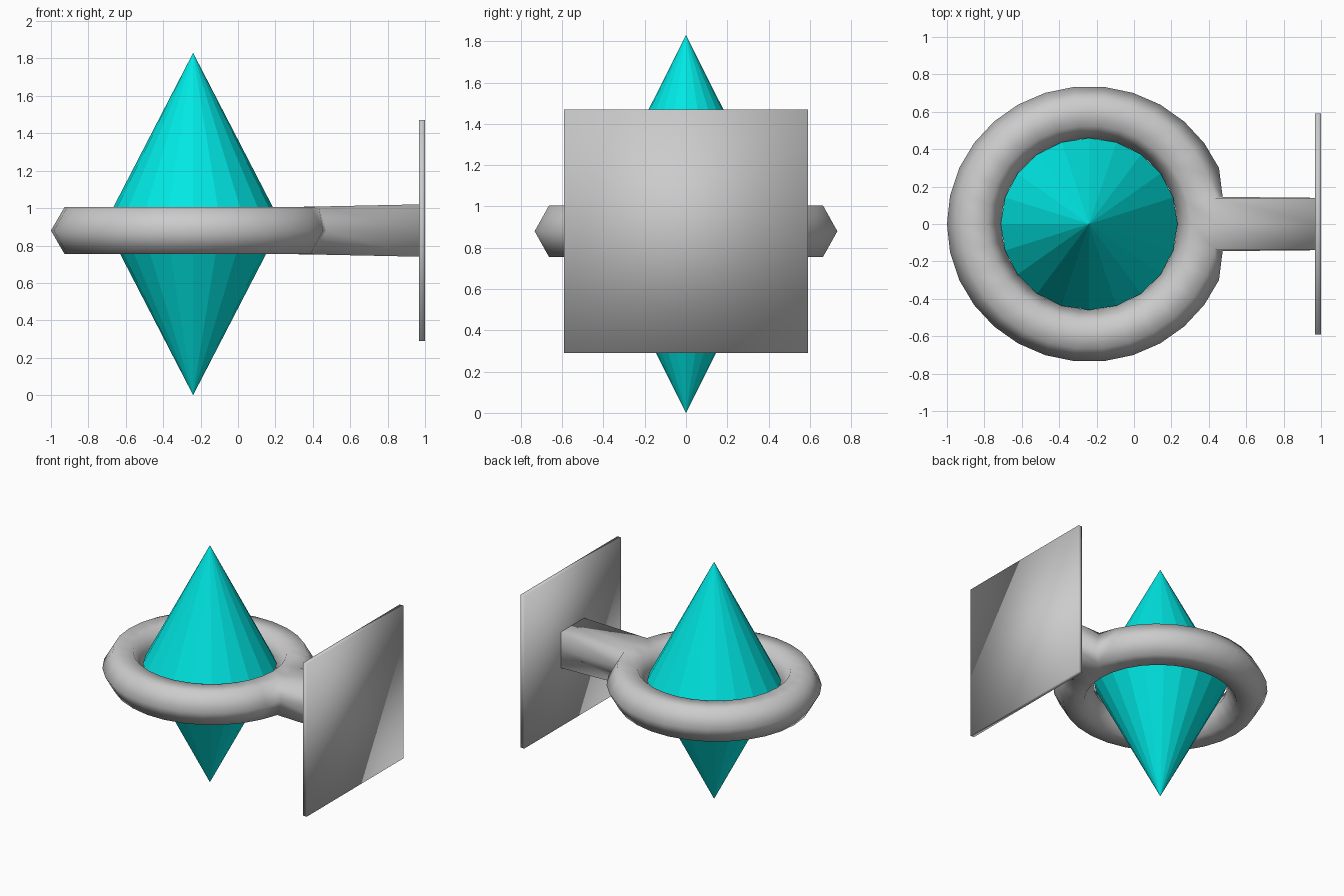
import bpy, bmesh
from math import sin, cos, pi

if "Cube" in bpy.data.objects:
    bpy.data.objects.remove(bpy.data.objects["Cube"])

CX, CZ = -0.24, 0.88


def finish(name, bm, smooth=False):
    bmesh.ops.recalc_face_normals(bm, faces=bm.faces)
    for f in bm.faces:
        f.smooth = smooth
    me = bpy.data.meshes.new(name)
    bm.to_mesh(me)
    bm.free()
    ob = bpy.data.objects.new(name, me)
    bpy.context.collection.objects.link(ob)
    return ob


# holder ring: hexagonal tube swept in 30 steps, slightly narrower in y
N, M = 30, 6
bm = bmesh.new()
ring = []
for i in range(N):
    a = 2 * pi * i / N
    row = []
    for j in range(M):
        t = 2 * pi * j / M
        r = 0.615 + 0.145 * cos(t)
        row.append(bm.verts.new((CX + r * cos(a), 0.97 * r * sin(a), CZ + 0.145 * sin(t))))
    ring.append(row)
arm_faces = []
for i in range(N):
    for j in range(M):
        k, l = (i + 1) % N, (j + 1) % M
        f = bm.faces.new((ring[i][j], ring[k][j], ring[k][l], ring[i][l]))
        if i in (N - 1, 0) and j in (M - 1, 0):
            arm_faces.append(f)
for i in (-1, 1):
    ring[i][0].co.x, ring[i][0].co.y = 0.474, 0.145 * i

# arm: pulled straight out of the ring's outer faces to the plate
out = bmesh.ops.extrude_face_region(bm, geom=arm_faces)
for v in [g for g in out['geom'] if isinstance(g, bmesh.types.BMVert)]:
    v.co.x = 0.975
    v.co.y = 0.14 * ((v.co.y > 0.05) - (v.co.y < -0.05))
    v.co.z = CZ + 0.14 * ((v.co.z > CZ + 0.05) - (v.co.z < CZ - 0.05))
bmesh.ops.delete(bm, geom=[f for f in arm_faces if f.is_valid], context='FACES')
# the arm's top and bottom rise gently from the ring's inner edge
for i in (-1, 0, 1):
    ring[i][1].co.z += 0.003
    ring[i][5].co.z -= 0.003
finish("holder_ring_and_arm", bm, smooth=True)

# wall plate
bm = bmesh.new()
bmesh.ops.create_cube(bm, size=1)
for v in bm.verts:
    v.co = (0.984 + v.co.x * 0.032, v.co.y * 1.18, CZ + v.co.z * 1.18)
finish("wall_plate", bm, smooth=True)

# double-ended cone, flat facets
S, H = 20, 0.915
bm = bmesh.new()
belt = [bm.verts.new((CX + 0.473 * cos(2 * pi * i / S), 0.46 * sin(2 * pi * i / S), H)) for i in range(S)]
for z in (0, 2 * H):
    tip = bm.verts.new((CX, 0, z))
    for i in range(S):
        bm.faces.new((belt[i], belt[(i + 1) % S], tip))
cone = finish("double_cone", bm)
mat = bpy.data.materials.new("turquoise")
mat.diffuse_color = (0.0, 0.8, 0.77, 1)
mat.use_nodes = True
mat.node_tree.nodes["Principled BSDF"].inputs["Base Color"].default_value = mat.diffuse_color
cone.data.materials.append(mat)
